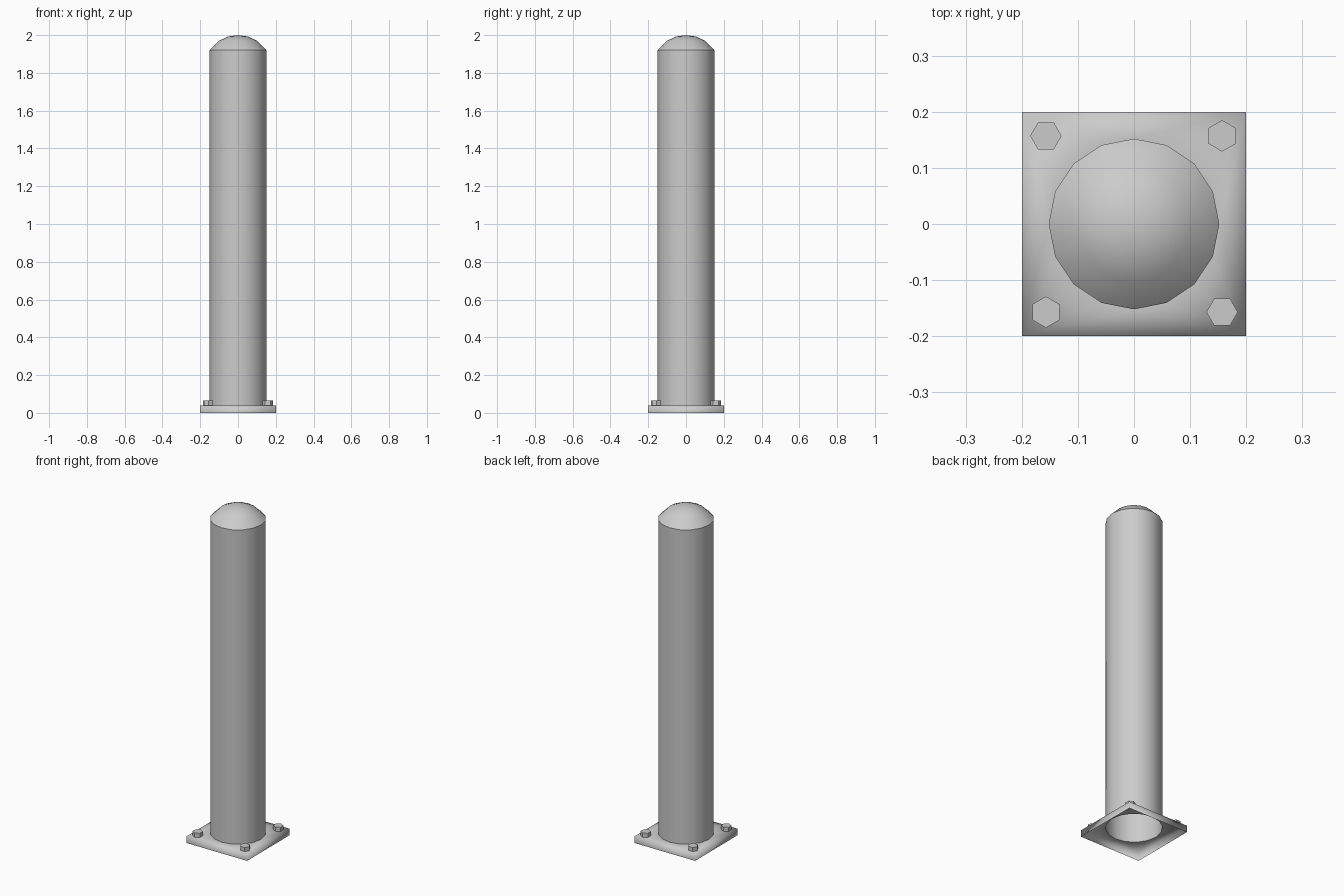
import bpy, bmesh, math
from math import sin, cos, pi, sqrt

if "Cube" in bpy.data.objects:
    bpy.data.objects.remove(bpy.data.objects["Cube"])

SIDES, RADIUS = 16, 0.152
HALF, PLATE_Z, TUBE_Z, TOP = 0.2, 0.04, 1.92, 2.0


def ring(bm, r, z, n=SIDES, turn=0.0, cx=0.0, cy=0.0):
    return [bm.verts.new((cx + r * cos(turn + 2 * pi * i / n),
                          cy + r * sin(turn + 2 * pi * i / n), z)) for i in range(n)]


def bridge(bm, low, high):
    n = len(low)
    for i in range(n):
        j = (i + 1) % n
        bm.faces.new((low[i], low[j], high[j], high[i]))


def finish(bm, name, smooth=True):
    mesh = bpy.data.meshes.new(name)
    for f in bm.faces:
        f.smooth = smooth
    bm.to_mesh(mesh)
    bm.free()
    obj = bpy.data.objects.new(name, mesh)
    bpy.context.collection.objects.link(obj)
    return obj


# base plate: open underneath, with a round hole in its top for the post
bm = bmesh.new()
corners = [[bm.verts.new((x * HALF, y * HALF, z))
            for x, y in ((1, 1), (-1, 1), (-1, -1), (1, -1))] for z in (0, PLATE_Z)]
bridge(bm, *corners)
hole, top = ring(bm, RADIUS, PLATE_Z), corners[1]
for k in range(4):
    for i in range(4 * k, 4 * k + 4):
        bm.faces.new((top[k], hole[(i + 1) % SIDES], hole[i]))
    bm.faces.new((top[k], top[(k + 1) % 4], hole[(4 * k + 4) % SIDES]))
finish(bm, "base_plate")

# post: open tube
bm = bmesh.new()
bridge(bm, ring(bm, RADIUS, PLATE_Z), ring(bm, RADIUS, TUBE_Z))
finish(bm, "post_tube")

# shallow domed cap, a slice of a sphere
bm = bmesh.new()
rise = TOP - TUBE_Z
sphere_r = (RADIUS ** 2 + rise ** 2) / (2 * rise)
low = ring(bm, RADIUS, TUBE_Z)
for r in (0.101, 0.052):
    high = ring(bm, r, TOP - sphere_r + sqrt(sphere_r ** 2 - r ** 2))
    bridge(bm, low, high)
    low = high
tip = bm.verts.new((0, 0, TOP))
for i in range(SIDES):
    bm.faces.new((low[i], low[(i + 1) % SIDES], tip))
finish(bm, "domed_cap")

# hex bolt heads, alternately turned
for sx in (-1, 1):
    for sy in (-1, 1):
        bm = bmesh.new()
        turn = pi / 6 if sx == sy else 0.0
        rings = [ring(bm, 0.028, z, 6, turn, sx * 0.157, sy * 0.157)
                 for z in (PLATE_Z, 0.065)]
        bridge(bm, *rings)
        bm.faces.new(rings[1])
        side = ("left" if sx < 0 else "right", "front" if sy < 0 else "back")
        finish(bm, "bolt_%s_%s" % side, smooth=False)
